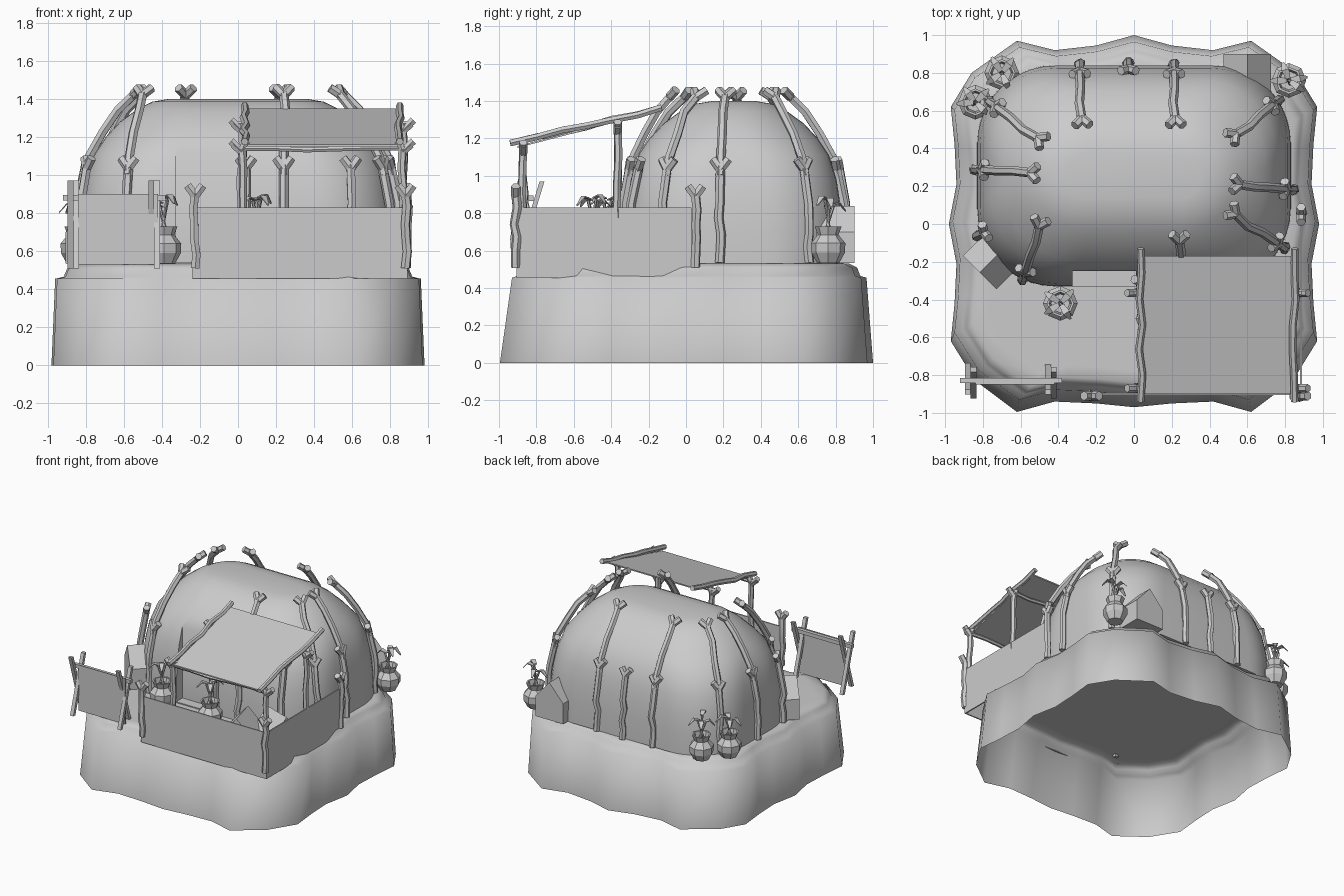
import bpy, bmesh, math, random
from mathutils import Vector

random.seed(4)
cube = bpy.data.objects.get("Cube")
if cube:
    bpy.data.objects.remove(cube, do_unlink=True)

clay = bpy.data.materials.new("plain_grey")
clay.use_nodes = True
GREY = (0.6, 0.6, 0.6, 1)
clay.diffuse_color = GREY
clay.node_tree.nodes["Principled BSDF"].inputs["Base Color"].default_value = GREY


def add(name, mesh, smooth=None):
    ob = bpy.data.objects.new(name, mesh)
    bpy.context.collection.objects.link(ob)
    mesh.materials.clear()
    mesh.materials.append(clay)
    if smooth:
        bpy.ops.object.select_all(action='DESELECT')
        ob.select_set(True)
        bpy.context.view_layer.objects.active = ob
        bpy.ops.object.shade_smooth_by_angle(angle=math.radians(smooth))
    return ob


def loft(name, rings, caps=(True, True), smooth=None):
    """Skin a stack of equal-length rings."""
    bm = bmesh.new()
    vs = [[bm.verts.new(p) for p in r] for r in rings]
    n = len(rings[0])
    for a, b in zip(vs, vs[1:]):
        for i in range(n):
            bm.faces.new((a[i], a[(i + 1) % n], b[(i + 1) % n], b[i]))
    if caps[0]:
        bm.faces.new(vs[0][::-1])
    if caps[1]:
        bm.faces.new(vs[-1])
    if all(caps):
        bmesh.ops.recalc_face_normals(bm, faces=bm.faces[:])
    mesh = bpy.data.meshes.new(name)
    bm.to_mesh(mesh)
    bm.free()
    return add(name, mesh, smooth)


def box(name, lo, hi):
    (x, y, z), (u, v, w) = lo, hi
    return loft(name, [[(x, y, h), (u, y, h), (u, v, h), (x, v, h)] for h in (z, w)])


def sticks(name, paths, radius=0.025):
    """Round rods along several paths, joined in one mesh."""
    cu = bpy.data.curves.new(name, 'CURVE')
    cu.dimensions = '3D'
    cu.bevel_depth, cu.bevel_resolution, cu.use_fill_caps = radius, 1, True
    for path in paths:
        sp = cu.splines.new('POLY')
        sp.points.add(len(path) - 1)
        for p, q in zip(sp.points, path):
            p.co = (*q, 1)
    tmp = bpy.data.objects.new(name + "_path", cu)
    bpy.context.collection.objects.link(tmp)
    bpy.context.view_layer.update()
    mesh = bpy.data.meshes.new_from_object(tmp.evaluated_get(bpy.context.evaluated_depsgraph_get()))
    bpy.data.objects.remove(tmp, do_unlink=True)
    return add(name, mesh, 50)


def wobble(a, b, steps=5, amount=0.01):
    a, b = Vector(a), Vector(b)
    jit = lambda: Vector([random.uniform(-amount, amount) for _ in range(3)])
    return [a] + [a.lerp(b, i / steps) + jit() for i in range(1, steps)] + [b]


def fork(tip, way, side):
    """Two prongs opening from the end of a branch."""
    tip, way, side = Vector(tip), Vector(way).normalized(), Vector(side).normalized()
    return [[tip - way * 0.015, tip + (way + side * s) * 0.04] for s in (-1, 1)]


# Wavy ground: open skirt, narrow rim and raised flat top
back = [(0, 1), (.2, .945), (.42, .92), (.62, .97), (.86, .8), (.97, .62), (.95, .42), (.94, .21)]
front = [(.98, 0), (.94, -.21), (.95, -.42), (.97, -.62), (.84, -.83), (.62, -.995),
         (.42, -.94), (.2, -.95), (0, -.97)]
half = back + front
outline = (half + [(-x, y) for x, y in half[-2:0:-1]])[::-1]
loft("ground", [[(x * s, y * t + dy, z) for x, y in outline] for s, t, dy, z in
                ((1, 1, 0, 0), (.98, .95, .015, .455), (.935, .92, .012, .465),
                 (.915, .905, .01, .51), (.88, .87, .005, .53), (.8, .8, 0, .531))],
     caps=(False, True), smooth=100)

# Dome: rounded rectangles shrinking upward
DOME_Y = 0.255


def rounded(inset, z, steps=10):
    a, b = 0.83 - inset, 0.585 - inset
    r = min(0.41, b - 0.01)
    pts = []
    for k, (sx, sy) in enumerate(((1, 1), (-1, 1), (-1, -1), (1, -1))):
        for i in range(steps + 1):
            t = (k + i / steps) * math.pi / 2
            pts.append((sx * (a - r) + r * math.cos(t), DOME_Y + sy * (b - r) + r * math.sin(t), z))
    return pts


profile = [(0, .532), (.002, .7), (.015, .85), (.035, .98), (.075, 1.11), (.135, 1.2),
           (.21, 1.28), (.3, 1.345), (.38, 1.385), (.47, 1.4)]
dome = loft("dome", [rounded(*p) for p in profile])

# Door recess cut into the front of the dome
cutter = box("door_cutter", (-.325, -.6, .54), (.01, -.25, 1.135))
cut = dome.modifiers.new("door", 'BOOLEAN')
cut.object, cut.operation, cut.solver = cutter, 'DIFFERENCE', 'EXACT'
bpy.context.view_layer.update()
carved = bpy.data.meshes.new_from_object(dome.evaluated_get(bpy.context.evaluated_depsgraph_get()))
bpy.data.objects.remove(dome, do_unlink=True)
bpy.data.objects.remove(cutter, do_unlink=True)
add("dome", carved, 40)

# Branch ribs: a forked lower post, with an upper branch on the tall ones
tall = [((-.29, .85), (-.275, .55)), ((.21, .85), (.22, .55)), ((-.77, .65), (-.5, .45)),
        ((.77, .66), (.53, .47)), ((-.85, .29), (-.54, .27)), ((-.59, -.3), (-.5, .0)),
        ((.85, .18), (.55, .21)), ((.8, -.13), (.53, .06)), ((.24, -.34), (.24, -.08))]
short = [((-.03, .86), (-.03, .6)), ((-.83, -.06), (-.6, .05)),
         ((.6, -.3), (.55, 0)), ((.04, -.34), (.05, -.1))]
for base, tip in tall + short:
    a, b = Vector(base), Vector(tip)
    at = lambda f, z: Vector((*a.lerp(b, f), z))
    run = b - a
    side = (-run.y, run.x, 0)
    knee = at(.16, 1.05)
    paths = wobble(at(0, .535), at(.02, .85), 4) + [knee]
    paths = [paths] + fork(knee, (run.x * .3, run.y * .3, .4), side)
    if (base, tip) in tall:
        top = at(1, 1.43)
        bend = at(.7, 1.34) + Vector(side) * random.uniform(-.06, .06)
        paths += [[at(.12, 1.0), at(.22, 1.1), at(.45, 1.225), bend, top]]
        paths += fork(top, top - at(.7, 1.34), side)
    sticks("dome_branch", paths)

# Yard fence and its forked posts
box("front_fence", (-.24, -.905, .455), (.89, -.895, .83))
box("side_fence", (.88, -.905, .455), (.89, .03, .83))
for x, y, side in ((-.225, -.91, (1, 0, 0)), (.88, -.91, (1, 0, 0)), (.885, .05, (0, 1, 0))):
    sticks("fence_post", [wobble((x, y, .51), (x, y, .905))] + fork((x, y, .905), (0, 0, 1), side))

# Sloping awning on branch posts
loft("awning", [[(x, -.9, 1.15), (x, -.17, 1.34), (x, -.17, 1.35), (x, -.9, 1.16)] for x in (.05, .84)])
for x, out in ((.035, -1), (.85, 1)):
    sticks("awning_beam", [wobble((x, -.94, 1.175), (x, -.13, 1.365), 6)], .02)
    for y, z in ((-.87, 1.15), (-.365, 1.26)):
        px = x + out * .015
        sticks("awning_post", [wobble((px, y, .535), (px, y, z))] +
               fork((px + out * .005, y, z - .01), (out * .3, 0, 1), (1, 0, 0)) +
               [[(px, y, z - .03), (px + out * .045, y, z + .01)]], .022)
for y, z in ((-.875, 1.14), (-.365, 1.27)):
    sticks("awning_cross_pole", [wobble((0, y, z), (.89, y, z))], .015)

# Hanging screen on two crossed plank stands
box("screen_panel", (-.84, -.85, .53), (-.42, -.842, .9))
box("screen_bar", (-.92, -.842, .865), (-.38, -.815, .895))
for x in (-.865, -.44):
    for s in (-1, 1):
        cx, w, d = x + s * .015, .015, .013
        loft("screen_leg", [[(cx - w, y - d, z), (cx + w, y - d, z), (cx + w, y + d, z), (cx - w, y + d, z)]
                            for y, z in ((-.83 - s * .08, .51), (-.83 + s * .06, .97))])

# Eight-sided pots with leaning stems and flat drooping leaves
for x, y in ((-.84, .645), (-.7, .8), (.82, .76), (-.39, -.42), (.1, -.5)):
    ring = lambda r, z: [(x + r * math.cos(i * math.pi / 4), y + r * math.sin(i * math.pi / 4), z)
                         for i in range(8)]
    loft("pot", [ring(r, z) for r, z in ((.06, .535), (.09, .59), (.092, .64), (.055, .685),
                                        (.072, .73), (.06, .73), (.05, .69))])
    stems = []
    for i in range(4):
        t = i * math.pi / 2 + random.random()
        c, s, h = math.cos(t), math.sin(t), random.uniform(.82, .88)
        stems.append([(x - c * .02, y - s * .02, .69), (x + c * .03, y + s * .03, h)])
        loft("leaf", [[(x + c * r - s * w * k, y + s * r + c * w * k, h + dz) for k, dz in
                       ((-1, d), (1, d), (1, d + .007), (-1, d + .007))]
                      for r, w, d in ((.01, .012, 0), (.06, .02, .015), (.1, .006, -.03))])
    sticks("plant_stem", stems, .008)

# Gabled bundles, ridge along the turned local y axis
for x, y, length, turn, peak in ((.6, .78, .24, 0, .84), (-.76, -.2, .16, -45, .84),
                                 (.5, -.66, .25, 15, .8), (.7, -.5, .25, 70, .8)):
    t = math.radians(turn)
    section = [(-.125, .535), (.125, .535), (.125, peak - .14), (0, peak), (-.125, peak - .14)]
    loft("gabled_bundle", [[(x + u * math.cos(t) - v * math.sin(t), y + u * math.sin(t) + v * math.cos(t), z)
                            for u, z in section] for v in (-length / 2, length / 2)])
